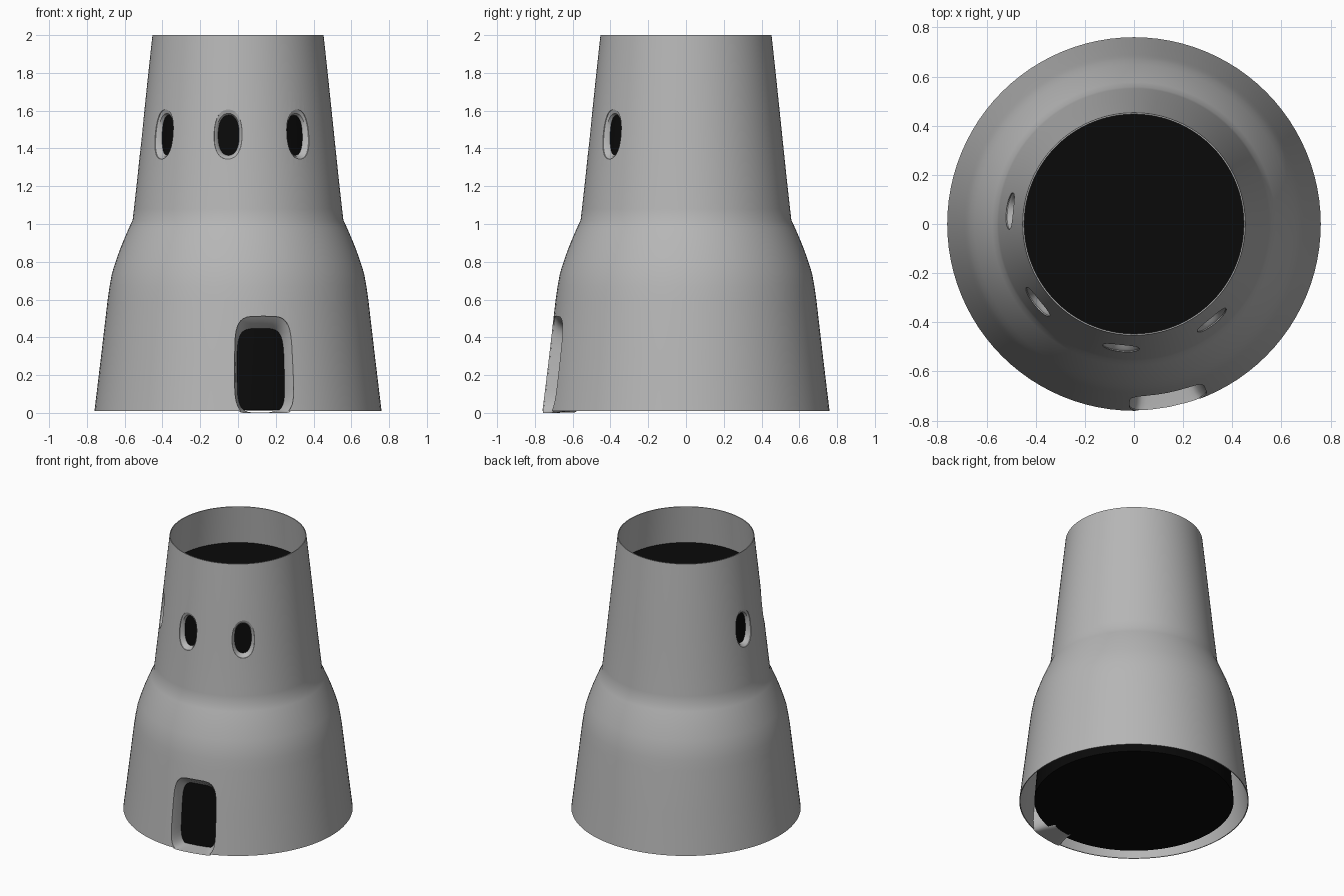
import bpy, bmesh, math

if "Cube" in bpy.data.objects:
    bpy.data.objects.remove(bpy.data.objects["Cube"])

# Outer wall profile as (radius, height)
WALL = [(0.76, 0.01), (0.725, 0.3), (0.69, 0.6), (0.68, 0.67), (0.667, 0.74), (0.648, 0.8),
        (0.627, 0.86), (0.603, 0.92), (0.577, 0.98), (0.558, 1.02), (0.551, 1.08),
        (0.53, 1.27), (0.506, 1.5), (0.48, 1.75), (0.453, 2.0)]
CORE = [(0.0, 0.014), (0.66, 0.014), (0.62, 0.5), (0.585, 0.74), (0.515, 1.0),
        (0.478, 1.4), (0.465, 1.73), (0.0, 1.73)]
THICK = 0.006
SEGS = 96


def material(name, rgb):
    m = bpy.data.materials.new(name)
    m.diffuse_color = (*rgb, 1)
    m.use_nodes = True
    m.node_tree.nodes["Principled BSDF"].inputs["Base Color"].default_value = m.diffuse_color
    return m


stone = material("grey stone", (0.47, 0.47, 0.47))
dark = material("dark interior", (0.003, 0.003, 0.003))


def radius(z):
    z = min(max(z, WALL[0][1]), WALL[-1][1])
    for (r0, z0), (r1, z1) in zip(WALL, WALL[1:]):
        if z <= z1:
            return r0 + (r1 - r0) * (z - z0) / (z1 - z0)
    return WALL[-1][0]


def finish(bm, name, mat, recalc=True):
    if recalc:
        bmesh.ops.recalc_face_normals(bm, faces=bm.faces)
    me = bpy.data.meshes.new(name)
    bm.to_mesh(me)
    bm.free()
    ob = bpy.data.objects.new(name, me)
    bpy.context.collection.objects.link(ob)
    if mat:
        me.materials.append(mat)
    return ob


def smooth(ob, angle=35):
    bpy.ops.object.select_all(action='DESELECT')
    ob.select_set(True)
    bpy.context.view_layer.objects.active = ob
    bpy.ops.object.shade_smooth_by_angle(angle=math.radians(angle))


def lathe(name, profile, mat, closed=False):
    bm = bmesh.new()
    rings = []
    for r, z in profile:
        if r == 0:
            rings.append([bm.verts.new((0, 0, z))] * SEGS)
        else:
            rings.append([bm.verts.new((r * math.sin(2 * math.pi * k / SEGS),
                                        -r * math.cos(2 * math.pi * k / SEGS), z))
                          for k in range(SEGS)])
    pairs = list(zip(rings, rings[1:])) + ([(rings[-1], rings[0])] if closed else [])
    for a, b in pairs:
        for k in range(SEGS):
            j = (k + 1) % SEGS
            bm.faces.new(list(dict.fromkeys((a[k], a[j], b[j], b[k]))))
    return finish(bm, name, mat)


def opening(name, azimuth, rings, power, mat, n=40, capped=False):
    """Loft of rounded outlines (half width, half height, centre z, inset) wrapped on the wall."""
    bm = bmesh.new()
    loops = []
    for hw, hh, zc, inset in rings:
        loop = []
        for k in range(n):
            c, s = math.cos(2 * math.pi * k / n), math.sin(2 * math.pi * k / n)
            u = hw * math.copysign(abs(c) ** (2 / power), c)
            z = zc + hh * math.copysign(abs(s) ** (2 / power), s)
            if not capped:
                z = max(z, 0.0)
            a = azimuth + u / radius(zc)
            r = radius(z) - inset
            loop.append(bm.verts.new((r * math.sin(a), -r * math.cos(a), z)))
        loops.append(loop)
    for a, b in zip(loops, loops[1:]):
        for k in range(n):
            j = (k + 1) % n
            bm.faces.new((a[k], a[j], b[j], b[k]))
    if capped:
        for loop in (loops[0], loops[-1]):
            mid = sum((v.co for v in loop), loop[0].co * 0) / n
            m = bm.verts.new(mid)
            for k in range(n):
                bm.faces.new((loop[k], loop[(k + 1) % n], m))
    return finish(bm, name, mat, recalc=capped)


# Thin tower wall
inner = [(r - THICK, z) for r, z in reversed(WALL)]
wall = lathe("tower_wall", WALL + inner, stone, closed=True)

# Dark core seen through the openings, top and bottom
core = lathe("dark_core", CORE, dark)
smooth(core)

# Door and four windows: outlines from the wall surface inwards
DOOR = [(0.165, 0.27, 0.25, 0.002), (0.156, 0.25, 0.235, 0.03),
        (0.145, 0.217, 0.218, 0.1), (0.14, 0.21, 0.212, 0.15)]
WINDOW = [(0.078, 0.135, 1.475, 0.002), (0.066, 0.115, 1.47, 0.012),
          (0.056, 0.098, 1.465, 0.05)]
parts = [("door_recess", 11, DOOR, 4.5)]
parts += [("window_recess_%d" % (i + 1), a, WINDOW, 2.3)
          for i, a in enumerate((-96, -51, -6, 39))]

cutters = []
for name, deg, rings, power in parts:
    az = math.radians(deg)
    smooth(opening(name, az, rings, power, stone), 40)
    hw, hh, zc, _ = rings[0]
    hw, hh = hw * 0.96, hh * 0.97
    cut = opening(name + "_cutter", az, [(hw, hh, zc, -0.08), (hw, hh, zc, 0.12)],
                  power, None, capped=True)
    cut.hide_render = True
    cutters.append(cut)
    mod = wall.modifiers.new(name, 'BOOLEAN')
    mod.operation = 'DIFFERENCE'
    mod.solver = 'EXACT'
    mod.object = cut

# Apply the cuts, then drop the cutters
bpy.context.view_layer.update()
bpy.context.view_layer.objects.active = wall
for mod in list(wall.modifiers):
    bpy.ops.object.modifier_apply(modifier=mod.name)
for cut in cutters:
    bpy.data.objects.remove(cut)
smooth(wall, 30)
